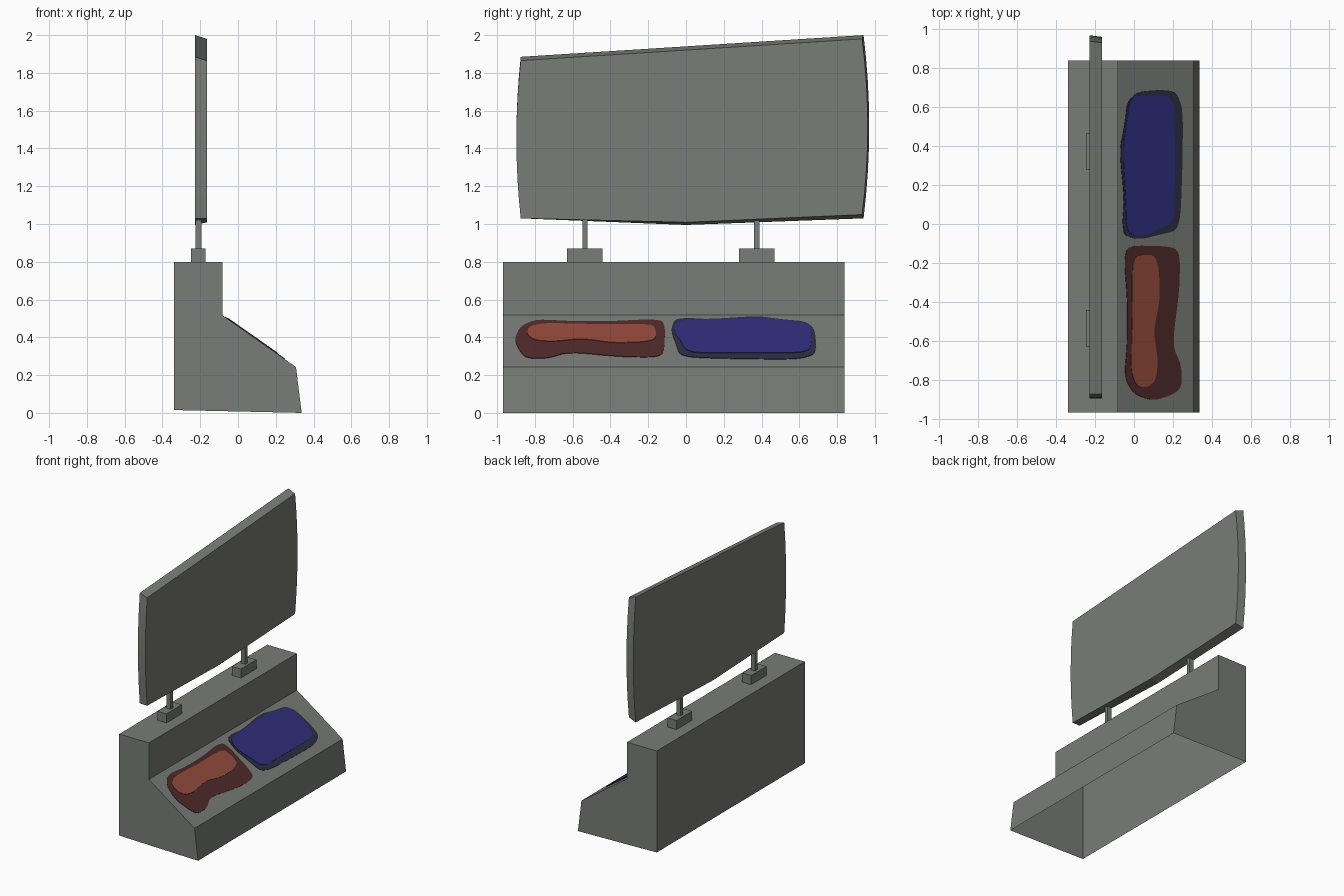
import bpy, bmesh
from mathutils import Vector

if "Cube" in bpy.data.objects:
    bpy.data.objects.remove(bpy.data.objects["Cube"])


def material(name, rgb):
    m = bpy.data.materials.new(name)
    m.diffuse_color = (*rgb, 1)
    m.use_nodes = True
    m.node_tree.nodes["Principled BSDF"].inputs["Base Color"].default_value = m.diffuse_color
    return m


GREY = material("grey", (0.19, 0.2, 0.185))
RED = material("brick_red", (0.30, 0.07, 0.045))
DARK_RED = material("dark_red", (0.08, 0.023, 0.023))
BLUE = material("deep_blue", (0.03, 0.027, 0.205))
DARK_BLUE = material("dark_blue", (0.026, 0.026, 0.058))


def loft(name, a, b, mat, cap_a=True, cap_b=True, skip=()):
    """Join two matching outlines with side faces and caps."""
    bm = bmesh.new()
    va = [bm.verts.new(p) for p in a]
    vb = [bm.verts.new(p) for p in b]
    n = len(va)
    for i in range(n):
        if i not in skip:
            j = (i + 1) % n
            bm.faces.new((va[i], va[j], vb[j], vb[i]))
    if cap_a:
        bm.faces.new(va[::-1])
    if cap_b:
        bm.faces.new(vb)
    bmesh.ops.recalc_face_normals(bm, faces=bm.faces[:])
    me = bpy.data.meshes.new(name)
    bm.to_mesh(me)
    bm.free()
    me.materials.append(mat)
    ob = bpy.data.objects.new(name, me)
    bpy.context.collection.objects.link(ob)
    return ob


def box(name, x0, x1, y0, y1, z0, z1, mat):
    ring = [(x0, y0), (x1, y0), (x1, y1), (x0, y1)]
    return loft(name, [(x, y, z0) for x, y in ring], [(x, y, z1) for x, y in ring], mat)


# Stepped console base, open underneath (last profile edge is left out)
profile = [(-0.338, 0.015), (-0.338, 0.80), (-0.083, 0.80), (-0.083, 0.517),
           (0.307, 0.243), (0.337, 0.0)]
loft("console_base", [(x, -0.97, z) for x, z in profile],
     [(x, 0.84, z) for x, z in profile], GREY, skip=(5,))


# Display panel with bowed sides and slanted top
def panel(x, top_drop, right_in, bottom_up):
    pts = [(x, 0.0, 0.995 + bottom_up * 0.7)]
    steps = 8
    for i in range(steps + 1):
        t = i / steps
        bow = 1 - (2 * t - 1) ** 2
        z0, z1 = 1.03 + bottom_up, 2.0 - top_drop
        pts.append((x, 0.94 - right_in + 0.03 * bow, z0 + (z1 - z0) * t))
    for i in range(steps + 1):
        t = 1 - i / steps
        bow = 1 - (2 * t - 1) ** 2
        z0, z1 = 1.03, 1.885 - top_drop
        pts.append((x, -0.875 - 0.023 * bow, z0 + (z1 - z0) * t))
    return pts


loft("display_panel", panel(-0.228, 0, 0, 0), panel(-0.164, 0.02, 0.008, 0.02), GREY)

# Feet and posts carrying the panel
for side, y in (("left", -0.535), ("right", 0.375)):
    box(side + "_foot", -0.248, -0.172, y - 0.094, y + 0.094, 0.80, 0.87, GREY)
    box(side + "_post", -0.226, -0.192, y - 0.014, y + 0.014, 0.87, 1.04, GREY)


# Rounded coloured pads lying on the sloped face
normal = Vector((0.274, 0, 0.39)).normalized()


def pad(name, outline, height, mat):
    pts = []
    for _ in range(2):  # corner cutting rounds the outline
        pts = []
        for i, (x, y) in enumerate(outline):
            u, v = outline[(i + 1) % len(outline)]
            pts += [(0.8 * x + 0.2 * u, 0.8 * y + 0.2 * v),
                    (0.2 * x + 0.8 * u, 0.2 * y + 0.8 * v)]
        outline = pts
    base = [Vector((x, y, 0.517 - (x + 0.083) * 0.274 / 0.39)) for x, y in pts]
    loft(name, base, [p + normal * height for p in base], mat)


pad("red_pad_border", [(-0.035, -0.11), (0.20, -0.115), (0.235, -0.16), (0.232, -0.34),
    (0.195, -0.62), (0.243, -0.73), (0.243, -0.84), (0.20, -0.875), (0.10, -0.91),
    (0.0, -0.875), (-0.05, -0.79), (-0.035, -0.60), (-0.035, -0.40), (-0.05, -0.19)],
    0.003, DARK_RED)
pad("red_pad", [(0.0, -0.165), (0.10, -0.155), (0.125, -0.23), (0.13, -0.39), (0.097, -0.55),
    (0.12, -0.70), (0.11, -0.80), (0.07, -0.84), (0.01, -0.835), (-0.017, -0.76),
    (-0.015, -0.60), (-0.01, -0.49), (-0.012, -0.24)], 0.006, RED)
pad("blue_pad_border", [(0.02, 0.68), (0.14, 0.69), (0.215, 0.68), (0.25, 0.59),
    (0.248, 0.32), (0.238, 0.04), (0.215, -0.035), (0.13, -0.055), (0.03, -0.08),
    (-0.05, -0.06), (-0.06, 0.01), (-0.05, 0.12), (-0.075, 0.38), (-0.05, 0.50),
    (-0.035, 0.63)], 0.003, DARK_BLUE)
pad("blue_pad", [(0.0, 0.66), (0.17, 0.665), (0.205, 0.61), (0.207, 0.32), (0.205, 0.04),
    (0.175, -0.005), (0.11, -0.03), (0.07, -0.055), (0.0, -0.065), (-0.04, -0.03),
    (-0.045, 0.12), (-0.06, 0.38), (-0.04, 0.53), (-0.025, 0.63)], 0.006, BLUE)
